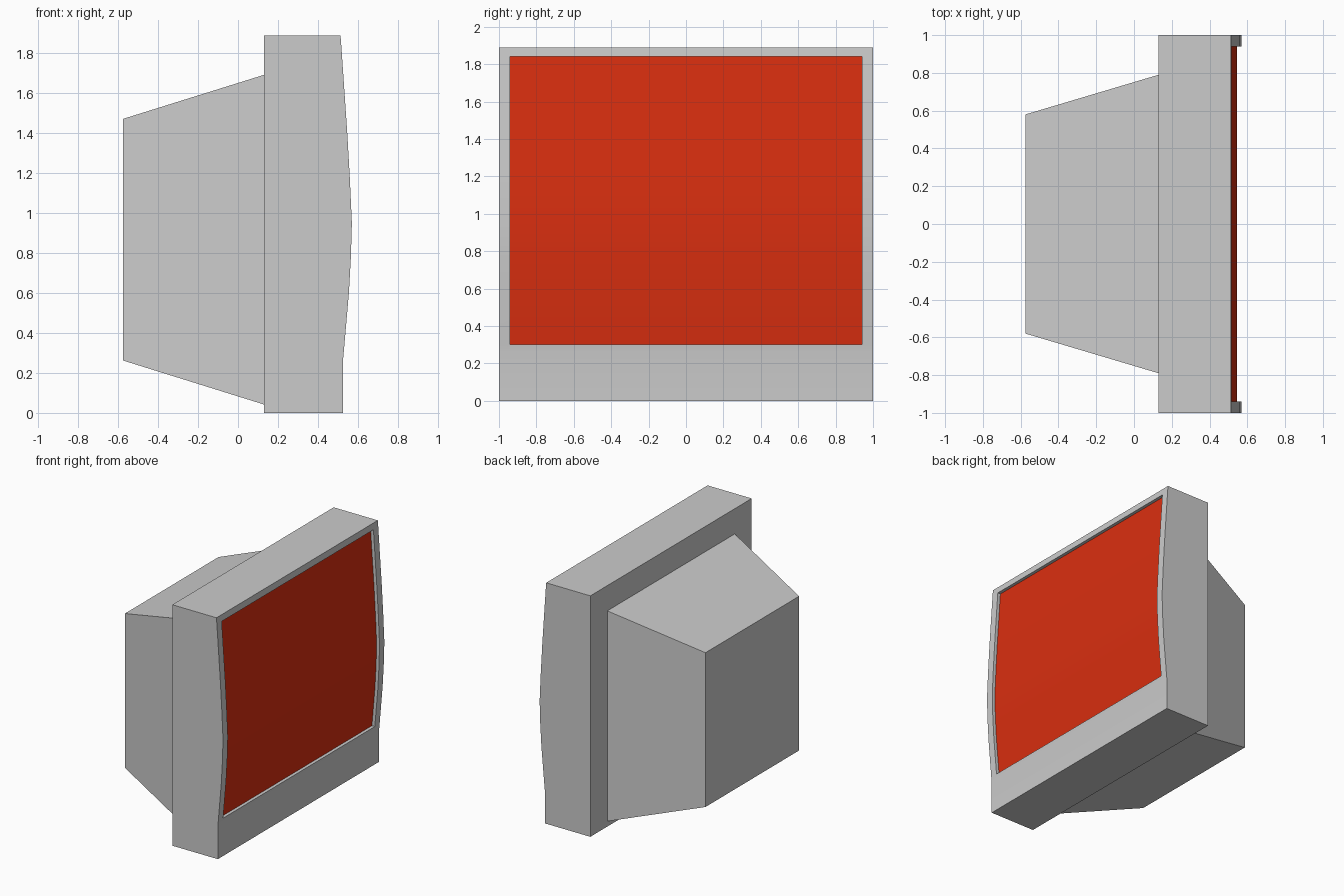
import bpy, bmesh
from math import radians

cube = bpy.data.objects.get("Cube")
if cube:
    bpy.data.objects.remove(cube, do_unlink=True)


def material(name, rgb):
    m = bpy.data.materials.new(name)
    m.use_nodes = True
    m.diffuse_color = (*rgb, 1)
    bsdf = m.node_tree.nodes["Principled BSDF"]
    bsdf.inputs["Base Color"].default_value = (*rgb, 1)
    return m


GREY = material("casing grey", (0.6, 0.6, 0.6))
RED = material("screen red", (0.7, 0.028, 0.005))


def finish(bm, name, mats):
    bmesh.ops.recalc_face_normals(bm, faces=bm.faces)
    me = bpy.data.meshes.new(name)
    bm.to_mesh(me)
    bm.free()
    ob = bpy.data.objects.new(name, me)
    bpy.context.collection.objects.link(ob)
    for m in mats:
        me.materials.append(m)
    bpy.ops.object.select_all(action="DESELECT")
    ob.select_set(True)
    bpy.context.view_layer.objects.active = ob
    bpy.ops.object.shade_smooth_by_angle(angle=radians(30))
    return ob


# Front housing: bowed side profile lofted across the width
HEIGHT, BACK_X, RECESS = 1.89, 0.13, 0.025
LOW, HIGH, SIDE = 0.30, 1.84, 0.94
front = [(0.525, 0), (0.525, 0.26), (0.529, LOW), (0.555, 0.6), (0.565, 0.78),
         (0.57, 0.95), (0.56, 1.17), (0.547, 1.4), (0.517, HIGH), (0.513, HEIGHT)]
profile = front + [(BACK_X, HEIGHT), (BACK_X, 0)]
bm = bmesh.new()
rings = [[bm.verts.new((x, y, z)) for x, z in profile] for y in (-1, -SIDE, SIDE, 1)]
n = len(profile)
screen = []
for col, (a, b) in enumerate(zip(rings, rings[1:])):
    for i in range(n):
        j = (i + 1) % n
        f = bm.faces.new((a[i], a[j], b[j], b[i]))
        if col == 1 and j < len(front) and profile[i][1] >= LOW and profile[j][1] <= HIGH:
            screen.append(f)
bm.faces.new(rings[0])
bm.faces.new(rings[-1])

# Screen: sunk into the bezel
out = bmesh.ops.extrude_face_region(bm, geom=screen)["geom"]
bmesh.ops.translate(bm, vec=(-RECESS, 0, 0),
                    verts=[g for g in out if isinstance(g, bmesh.types.BMVert)])
for g in out:
    if isinstance(g, bmesh.types.BMFace):
        g.material_index = 1
old = [f for f in screen if f.is_valid]
if old:
    bmesh.ops.delete(bm, geom=old, context="FACES")
finish(bm, "monitor_housing", [GREY, RED])

# Tapered rear shell
bm = bmesh.new()
bmesh.ops.create_cube(bm, size=2)
for v in bm.verts:
    at_back = v.co.x < 0
    half_y, half_z = (0.58, 0.605) if at_back else (0.79, 0.825)
    v.co = (-0.575 if at_back else BACK_X, v.co.y * half_y, 0.867 + v.co.z * half_z)
finish(bm, "rear_shell", [GREY])
